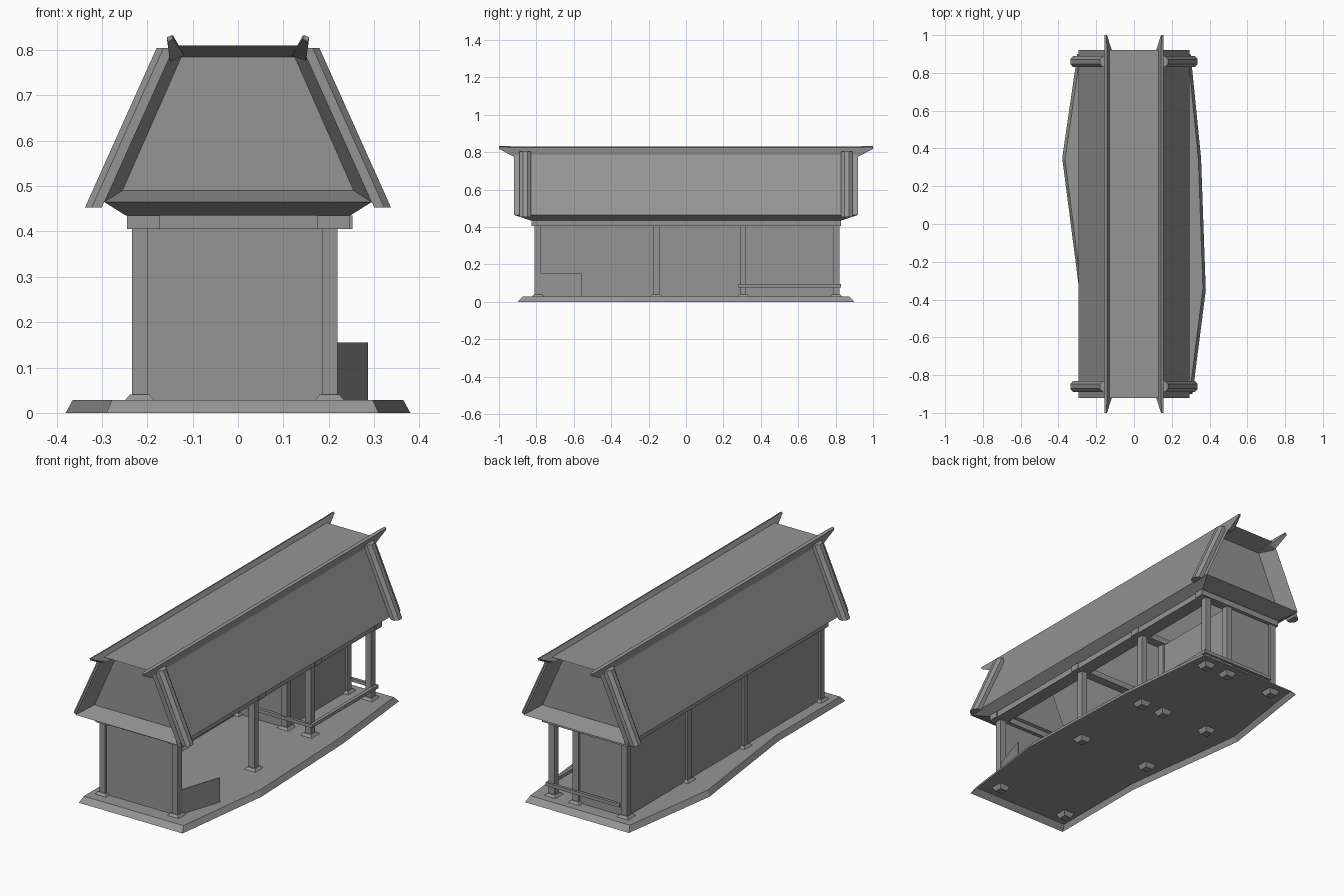
import bpy
import bmesh

cube = bpy.data.objects.get("Cube")
if cube:
    bpy.data.objects.remove(cube, do_unlink=True)

grey = bpy.data.materials.new("plain_grey")
grey.use_nodes = True
colour = (0.3, 0.3, 0.3, 1)
grey.diffuse_color = colour
grey.node_tree.nodes["Principled BSDF"].inputs["Base Color"].default_value = colour


def loft(name, rings, caps=(True, True), skip=()):
    """Join matching rings of points with quads; skip holds (ring, side) gaps."""
    bm = bmesh.new()
    loops = [[bm.verts.new(p) for p in ring] for ring in rings]
    n = len(loops[0])
    for r, (a, b) in enumerate(zip(loops, loops[1:])):
        for i in range(n):
            if (r, i) not in skip:
                j = (i + 1) % n
                bm.faces.new((a[i], a[j], b[j], b[i]))
    if caps[0]:
        bm.faces.new(loops[0][::-1])
    if caps[1]:
        bm.faces.new(loops[-1])
    bmesh.ops.recalc_face_normals(bm, faces=bm.faces)
    mesh = bpy.data.meshes.new(name)
    bm.to_mesh(mesh)
    bm.free()
    mesh.materials.append(grey)
    obj = bpy.data.objects.new(name, mesh)
    bpy.context.collection.objects.link(obj)
    return obj


def rect(x, y, hx, hy, z):
    return [(x - hx, y - hy, z), (x + hx, y - hy, z), (x + hx, y + hy, z), (x - hx, y + hy, z)]


def box(name, x0, x1, y0, y1, z0, z1):
    x, y, hx, hy = (x0 + x1) / 2, (y0 + y1) / 2, (x1 - x0) / 2, (y1 - y0) / 2
    return loft(name, [rect(x, y, hx, hy, z0), rect(x, y, hx, hy, z1)])


FLOOR, BEAM, EAVE = 0.028, 0.405, 0.435
LEFT, MID, RIGHT = -0.217, 0.065, 0.202
YS = (-0.793, -0.16, 0.305, 0.803)

# Ground platform with sloping rim, open underneath
outline = [(-0.29, -0.9), (0.31, -0.9), (0.38, -0.35), (0.355, 0.35),
           (0.3, 0.9), (-0.3, 0.9), (-0.38, 0.35), (-0.29, -0.35)]
rim = [(x, y, 0) for x, y in outline]
deck = [(x * 0.96, y * 0.972, FLOOR) for x, y in outline]
loft("platform", [rim, deck], caps=(False, True))

# Posts on tapered plinths
spots = [(x, y) for x in (LEFT, RIGHT) for y in YS] + [(MID, y) for y in YS[2:]]
for x, y in spots:
    box("post", x - 0.017, x + 0.017, y - 0.017, y + 0.017, FLOOR, BEAM)
    loft("plinth", [rect(x, y, 0.02, 0.02, 0.005), rect(x, y, 0.032, 0.032, FLOOR),
                    rect(x, y, 0.022, 0.022, 0.04)])

# Thin walls
T = 0.005
box("front_wall", LEFT, RIGHT, YS[0] - T, YS[0] + T, FLOOR, BEAM)
box("side_wall", LEFT - T, LEFT + T, YS[0], YS[3], FLOOR, BEAM)
box("room_side_wall", MID - T, MID + T, YS[2], YS[3], FLOOR, BEAM)
for y in YS[2:]:
    box("room_end_wall", LEFT, MID, y - T, y + T, FLOOR, BEAM)

# Slanted low panel beside the front corner
panel = [(0.215, -0.78), (0.287, -0.56), (0.282, -0.558), (0.21, -0.778)]
loft("low_panel", [[(x, y, z) for x, y in panel] for z in (FLOOR, 0.155)])

# Low rails round the rear bay
box("side_rail", RIGHT + 0.012, RIGHT + 0.03, 0.285, 0.825, 0.078, 0.095)
box("rear_rail", LEFT + 0.02, RIGHT + 0.03, 0.815, 0.83, 0.078, 0.095)
box("inner_rail", LEFT + 0.02, RIGHT + 0.03, 0.28, 0.295, 0.078, 0.095)

# Wall plates and cross beams
for x in (LEFT, RIGHT):
    box("long_beam", x - 0.028, x + 0.045, -0.825, 0.825, BEAM, EAVE)
for y in YS:
    box("cross_beam", LEFT - 0.028, RIGHT + 0.05, y - 0.025, y + 0.025, BEAM, EAVE)


# Flat-topped roof with recessed gables, then the sloping soffit
def gable(xb, zb, xt, zt, y):
    return [(-xb, y, zb), (xb, y, zb), (xt, y, zt), (-xt, y, zt)]


inner, outer = (0.255, 0.49, 0.125, 0.785), (0.295, 0.465, 0.14, 0.81)
loft("roof", [gable(*inner, -0.82), gable(*outer, -0.92),
              gable(*outer, 0.92), gable(*inner, 0.82)], skip={(1, 0)})
loft("soffit", [rect(0, 0, 0.295, 0.92, 0.465), rect(0, 0, 0.247, 0.83, EAVE)],
     caps=(False, False))


def roof_x(z):
    return 0.295 - (z - 0.465) * 0.449


for side in (-1, 1):
    # Ridge rail with pointed, upswept ends
    full = [(0.118, 0.788), (0.143, 0.832), (0.157, 0.826), (0.15, 0.776)]
    tip = [(0.143, 0.825), (0.146, 0.833), (0.157, 0.828), (0.155, 0.818)]
    stations = [(tip, -1), (full, -0.92), (full, 0.92), (tip, 1)]
    loft("ridge_rail", [[(side * x, y, z) for x, z in sec] for sec, y in stations])
    # Bevelled boards lying on the slopes near both ends
    for end in (-1, 1):
        section = [(0, -0.03), (0.022, -0.03), (0.037, -0.012),
                   (0.037, 0.012), (0.022, 0.03), (0, 0.03)]
        loft("slope_board", [[(side * (roof_x(z) + h), end * 0.86 + w, z) for h, w in section]
                             for z in (0.453, 0.805)])
